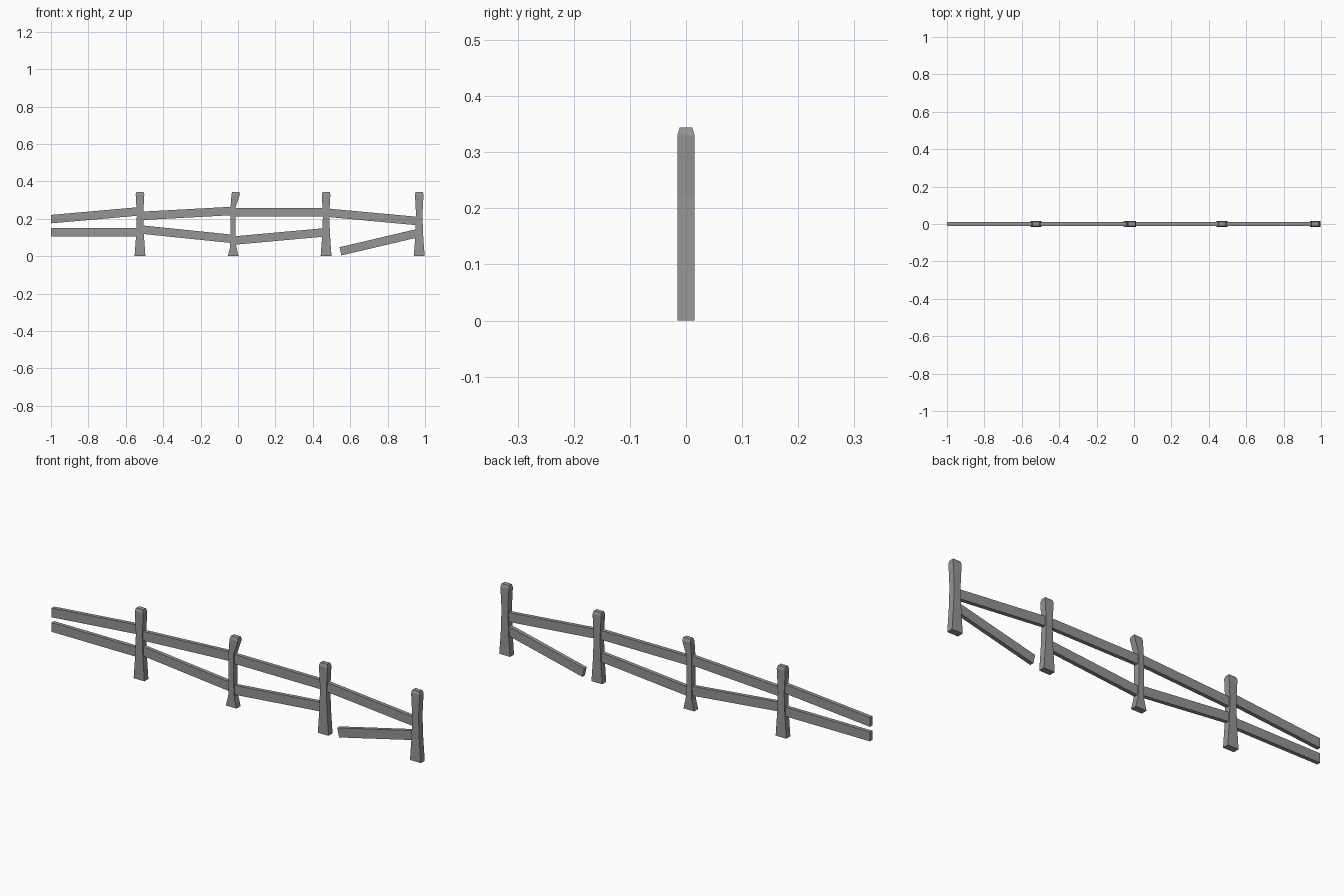
import bpy
import bmesh
from mathutils import Vector

cube = bpy.data.objects.get("Cube")
if cube:
    bpy.data.objects.remove(cube, do_unlink=True)

wood = bpy.data.materials.new("weathered_grey")
wood.use_nodes = True
GREY = (0.3, 0.3, 0.3, 1)
wood.diffuse_color = GREY
wood.node_tree.nodes["Principled BSDF"].inputs["Base Color"].default_value = GREY


def loft(name, rings):
    """Skin a chain of four-cornered rings and cap both ends."""
    bm = bmesh.new()
    loops = [[bm.verts.new(p) for p in ring] for ring in rings]
    for a, b in zip(loops, loops[1:]):
        for i in range(4):
            j = (i + 1) % 4
            bm.faces.new((a[i], a[j], b[j], b[i]))
    bm.faces.new(loops[0])
    bm.faces.new(loops[-1])
    bmesh.ops.recalc_face_normals(bm, faces=bm.faces)
    mesh = bpy.data.meshes.new(name)
    bm.to_mesh(mesh)
    bm.free()
    mesh.materials.append(wood)
    obj = bpy.data.objects.new(name, mesh)
    bpy.context.collection.objects.link(obj)


def post(name, x, sections):
    """Sections are (height, left edge, right edge) around x; the top is chamfered."""
    rings = []
    for k, (z, x0, x1) in enumerate(sections):
        d = 0.011 if k == len(sections) - 1 else 0.0155
        rings.append([(x + x0, -d, z), (x + x1, -d, z), (x + x1, d, z), (x + x0, d, z)])
    loft(name, rings)


def rail(name, start, end, square_start=False):
    """Sloping plank; ends are plumb unless the start is cut square."""
    a, b = Vector((start[0], 0, start[1])), Vector((end[0], 0, end[1]))
    along = (b - a).normalized()
    square = Vector((-along.z, 0, along.x)) * 0.0225
    plumb = Vector((0, 0, 0.0225 / along.x))
    depth = Vector((0, 0.0095, 0))
    rings = []
    for p, up in ((a, square if square_start else plumb), (b, plumb)):
        rings.append([p - depth - up, p + depth - up, p + depth + up, p - depth + up])
    loft(name, rings)


# Posts: waisted, with one bent at the top
straight = [(0, -0.029, 0.029), (0.11, -0.021, 0.021), (0.22, -0.017, 0.017),
            (0.33, -0.023, 0.023), (0.344, -0.019, 0.019)]
bent = [(0, -0.029, 0.029), (0.05, -0.016, 0.017), (0.11, -0.014, 0.013),
        (0.26, -0.014, 0.013), (0.33, -0.009, 0.036), (0.344, -0.005, 0.033)]
for i, x in enumerate((-0.524, -0.026, 0.471, 0.969)):
    post(f"post_{i + 1}", x, bent if i == 1 else straight)

# Upper rails
rail("upper_rail_1", (-1, 0.198), (-0.524, 0.24))
rail("upper_rail_2", (-0.524, 0.215), (-0.026, 0.242))
rail("upper_rail_3", (-0.026, 0.235), (0.471, 0.235))
rail("upper_rail_4", (0.471, 0.233), (0.969, 0.187))

# Lower rails, the last one fallen at its free end
rail("lower_rail_1", (-1, 0.127), (-0.524, 0.127))
rail("lower_rail_2", (-0.524, 0.143), (-0.026, 0.092))
rail("lower_rail_3", (-0.026, 0.083), (0.471, 0.128))
rail("fallen_rail", (0.548, 0.026), (0.969, 0.125), square_start=True)
